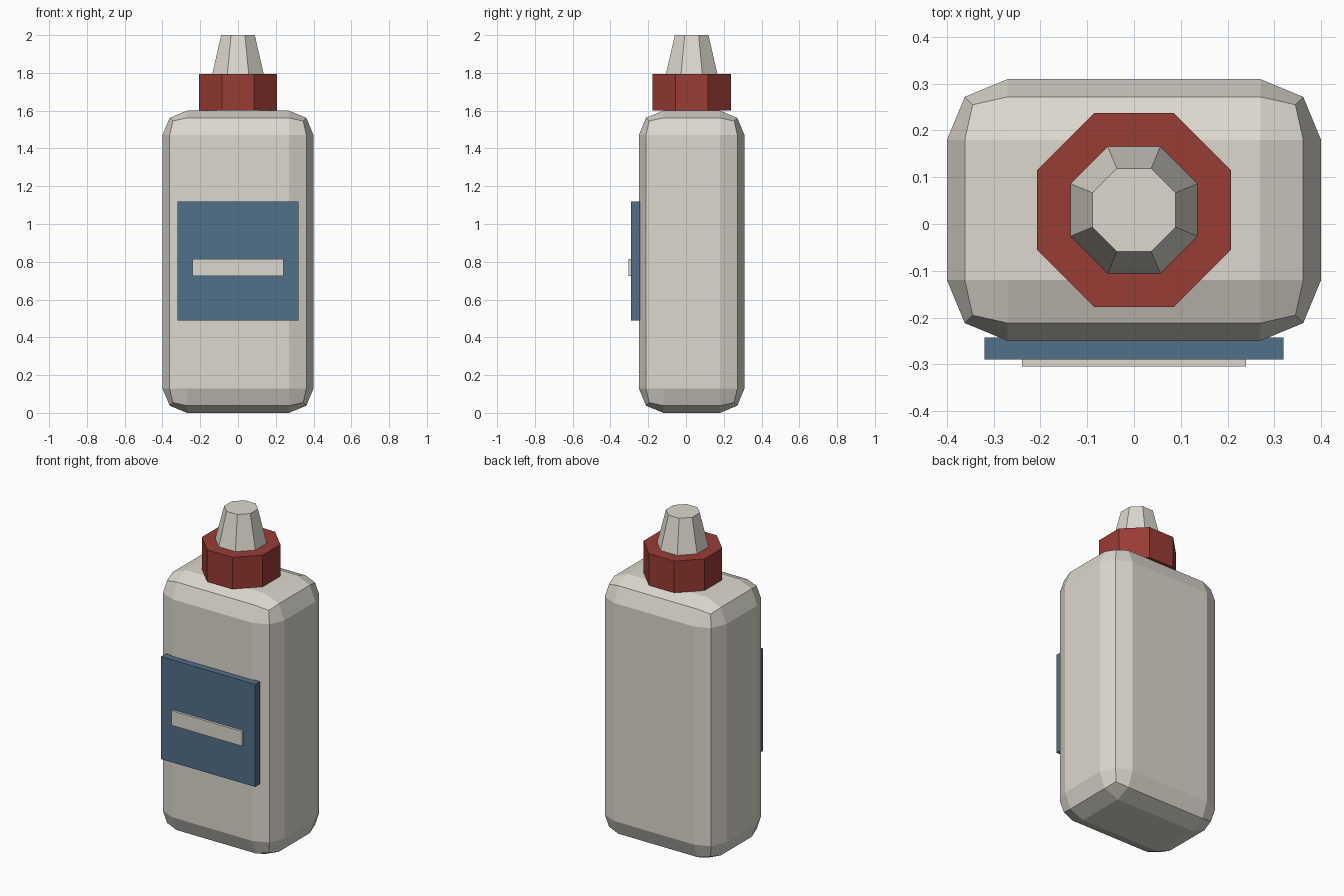
import bpy, math

if "Cube" in bpy.data.objects:
    bpy.data.objects.remove(bpy.data.objects["Cube"])

def material(name, rgb):
    m = bpy.data.materials.new(name)
    m.diffuse_color = (*rgb, 1)
    m.use_nodes = True
    m.node_tree.nodes["Principled BSDF"].inputs["Base Color"].default_value = m.diffuse_color
    return m

cream = material("cream plastic", (0.72, 0.69, 0.62))
red = material("red cap", (0.32, 0.045, 0.035))
blue = material("blue label", (0.08, 0.16, 0.25))
CY = 0.03  # bottle axis in y

def finish(name, mat):
    ob = bpy.context.object
    ob.name = name
    ob.data.materials.append(mat)
    return ob

def box(name, lo, hi, mat):
    bpy.ops.mesh.primitive_cube_add(size=1, location=[(a + b) / 2 for a, b in zip(lo, hi)])
    ob = finish(name, mat)
    ob.scale = [b - a for a, b in zip(lo, hi)]
    bpy.ops.object.transform_apply(location=False, rotation=False, scale=True)
    return ob

def octagon(name, apothem0, apothem1, z0, z1, mat):
    k = 1 / math.cos(math.pi / 8)
    bpy.ops.mesh.primitive_cone_add(vertices=8, radius1=apothem0 * k, radius2=apothem1 * k,
                                    depth=z1 - z0, location=(0, CY, (z0 + z1) / 2),
                                    rotation=(0, 0, math.pi / 8))
    return finish(name, mat)

# bottle with a two-step bevel
body = box("bottle_body", (-0.4, -0.25, 0), (0.4, 0.31, 1.6), cream)
bevel = body.modifiers.new("rounded edges", "BEVEL")
bevel.width = 0.13
bevel.segments = 2

# cap and tapered nozzle
octagon("cap", 0.207, 0.207, 1.6, 1.795, red)
octagon("nozzle", 0.136, 0.089, 1.795, 2.0, cream)

# label with a raised stripe
box("label", (-0.32, -0.29, 0.49), (0.32, -0.243, 1.12), blue)
box("label_stripe", (-0.24, -0.305, 0.725), (0.24, -0.288, 0.815), cream)
